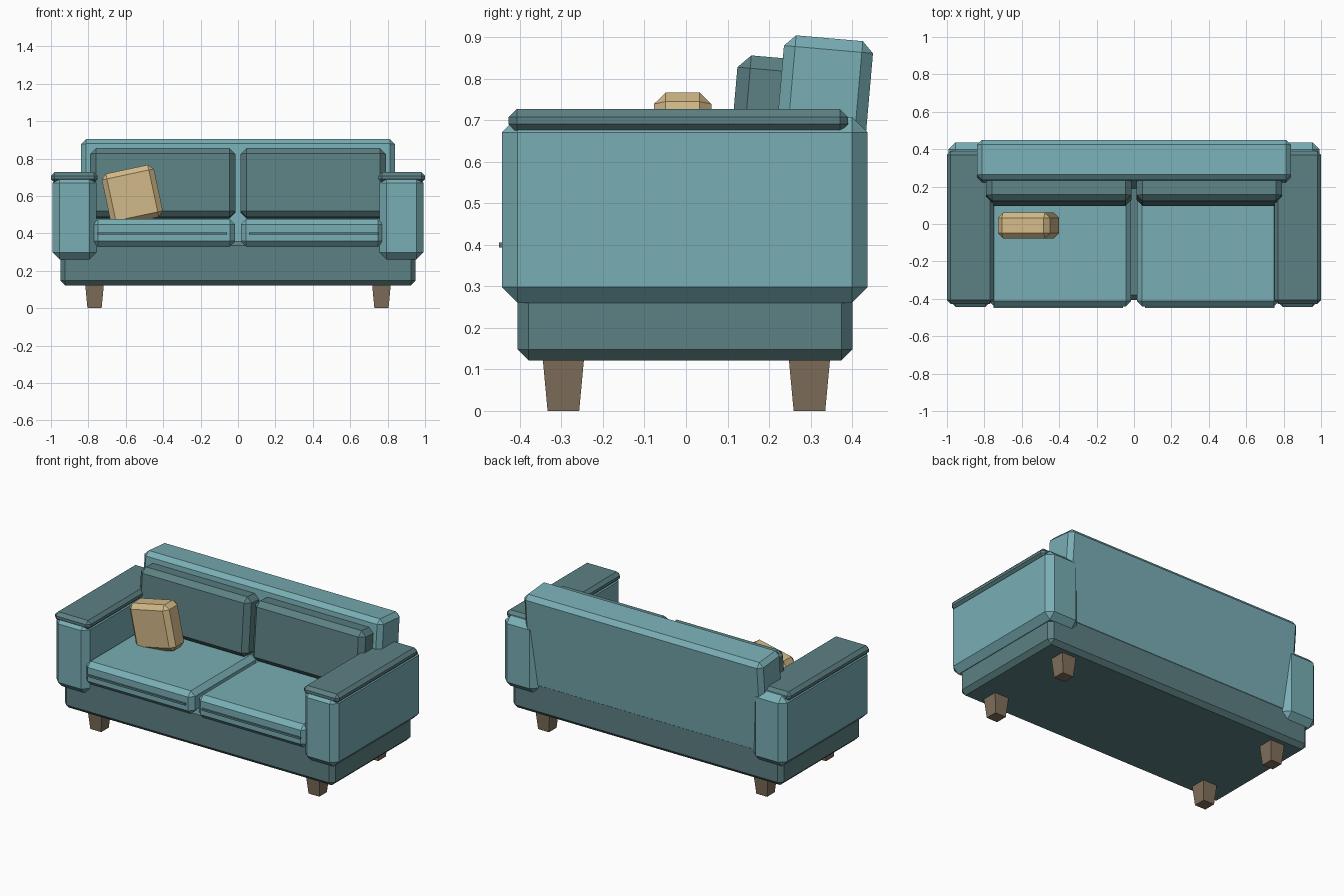
import bpy, bmesh
from math import radians
from mathutils import Matrix, Vector

if "Cube" in bpy.data.objects:
    bpy.data.objects.remove(bpy.data.objects["Cube"])


def material(name, rgb):
    m = bpy.data.materials.new(name)
    m.diffuse_color = (*rgb, 1)
    m.use_nodes = True
    m.node_tree.nodes["Principled BSDF"].inputs["Base Color"].default_value = m.diffuse_color
    return m


LIGHT = material("light_teal", (0.19, 0.425, 0.46))
DARK = material("dark_teal", (0.107, 0.216, 0.227))
TAN = material("tan", (0.65, 0.49, 0.25))
WOOD = material("brown_wood", (0.223, 0.162, 0.107))


def finish(bm, name, mat, loc, rot):
    bmesh.ops.recalc_face_normals(bm, faces=bm.faces)
    me = bpy.data.meshes.new(name)
    bm.to_mesh(me)
    bm.free()
    me.materials.append(mat)
    ob = bpy.data.objects.new(name, me)
    ob.location = loc
    ob.rotation_euler = [radians(a) for a in rot]
    bpy.context.collection.objects.link(ob)
    return ob


def block(name, mat, loc, size, chamfer=0.0, rot=(0, 0, 0)):
    """Box with flat chamfered edges."""
    bm = bmesh.new()
    bmesh.ops.create_cube(bm, size=1, matrix=Matrix.Diagonal((*size, 1)))
    if chamfer:
        bmesh.ops.bevel(bm, geom=bm.edges[:], offset=chamfer, segments=1,
                        affect='EDGES', profile=0.5)
    return finish(bm, name, mat, loc, rot)


def span(name, mat, x, y, z, chamfer=0.0):
    """Chamfered box given by its extents."""
    loc = [(a + b) / 2 for a, b in (x, y, z)]
    size = [abs(b - a) for a, b in (x, y, z)]
    return block(name, mat, loc, size, chamfer)


def leg(name, x, y):
    """Square leg, narrower at the floor."""
    bm = bmesh.new()
    bmesh.ops.create_cube(bm, size=1)
    for v in bm.verts:
        half = 0.051 if v.co.z > 0 else 0.038
        v.co = Vector((half if v.co.x > 0 else -half,
                       half if v.co.y > 0 else -half,
                       0.14 if v.co.z > 0 else 0.0))
    return finish(bm, name, WOOD, (x, y, 0), (0, 0, 0))


# Base frame and leaning backrest
span("base", DARK, (-0.95, 0.95), (-0.405, 0.40), (0.122, 0.36), 0.026)
block("backrest", LIGHT, (0, 0.319, 0.598), (1.68, 0.215, 0.60), 0.027, (-5, 0, 0))

# Mirrored parts
for s, side in ((-1, "left"), (1, "right")):
    span(f"{side}_arm", LIGHT, (s * 0.757, s * 0.992), (-0.443, 0.437), (0.26, 0.708), 0.038)
    span(f"{side}_arm_cap", DARK, (s * 0.75, s * 1.0), (-0.427, 0.39), (0.67, 0.727), 0.02)
    span(f"{side}_seat_cushion", LIGHT, (s * 0.015, s * 0.778), (-0.44, 0.25), (0.33, 0.476), 0.029)
    span(f"{side}_seat_piping", DARK, (s * 0.059, s * 0.75), (-0.45, -0.435), (0.393, 0.405))
    block(f"{side}_back_cushion", DARK, (s * 0.402, 0.19, 0.667),
          (0.776, 0.16, 0.37), 0.031, (-5, 0, 0))
    for y, end in ((-0.295, "front"), (0.297, "back")):
        leg(f"{side}_{end}_leg", s * 0.767, y)

# Loose pillow resting on the left seat
block("pillow", TAN, (-0.565, -0.008, 0.603), (0.285, 0.138, 0.285), 0.028, (0, -12, 0))
